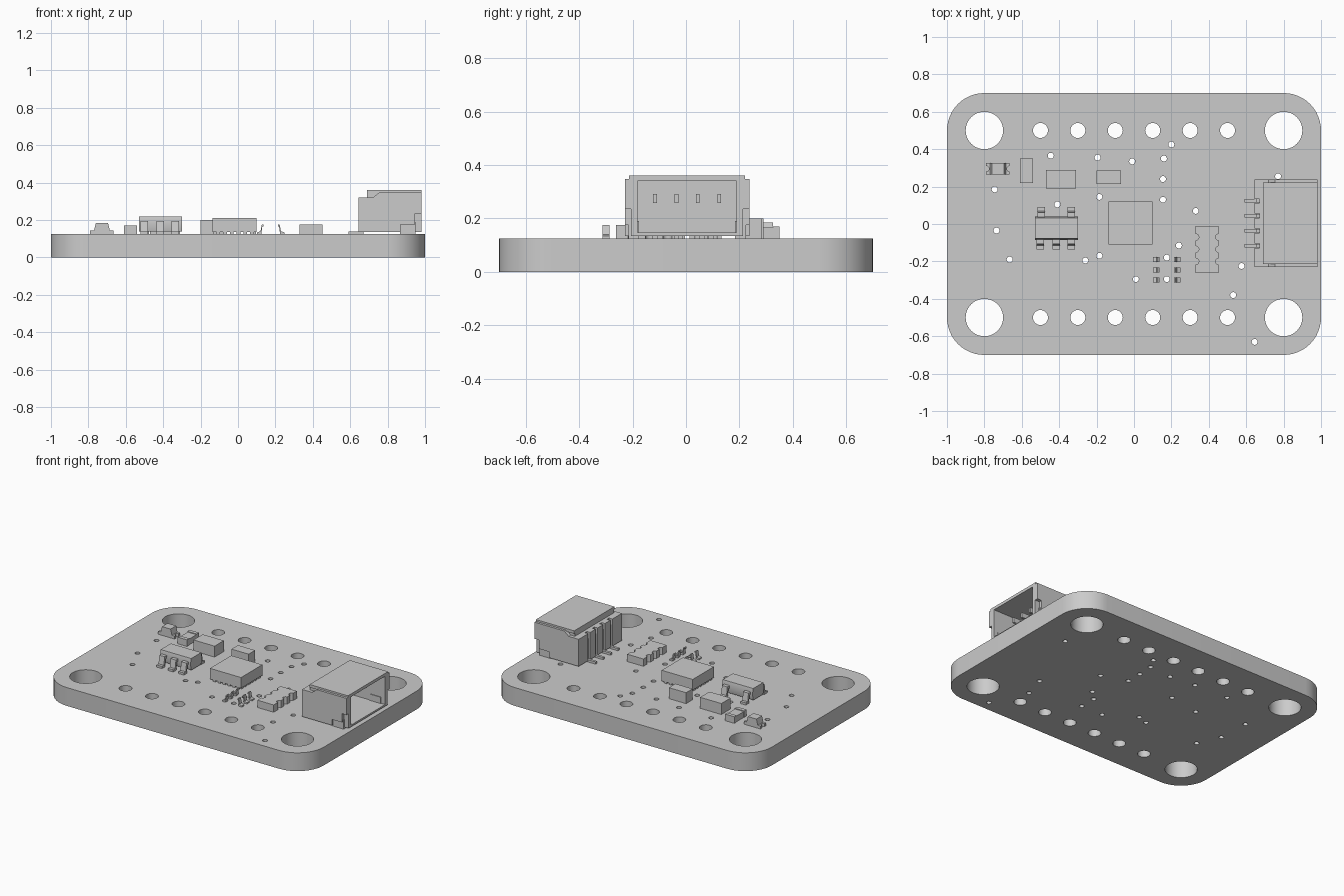
import bpy, bmesh, math
from mathutils import Vector

cube = bpy.data.objects.get("Cube")
if cube:
    bpy.data.objects.remove(cube, do_unlink=True)

grey = bpy.data.materials.new("plain_grey")
grey.use_nodes = True
grey.diffuse_color = (0.6, 0.6, 0.6, 1)
grey.node_tree.nodes["Principled BSDF"].inputs["Base Color"].default_value = grey.diffuse_color
made = []
TOP = 0.125


def register(name, mesh):
    mesh.materials.clear()
    mesh.materials.append(grey)
    obj = bpy.data.objects.new(name, mesh)
    bpy.context.collection.objects.link(obj)
    made.append(obj)
    return obj


def prism(bm, points, axis, low, high):
    """Extrude a flat outline along one axis."""
    def place(p):
        coords = list(p)
        coords.insert("xyz".index(axis), low)
        return bm.verts.new(coords)
    face = bm.faces.new([place(p) for p in points])
    shift = Vector([high - low if a == axis else 0 for a in "xyz"])
    result = bmesh.ops.extrude_face_region(bm, geom=[face])
    moved = [g for g in result["geom"] if isinstance(g, bmesh.types.BMVert)]
    bmesh.ops.translate(bm, verts=moved, vec=shift)


def box(bm, x, y, z):
    prism(bm, [(x[0], y[0]), (x[1], y[0]), (x[1], y[1]), (x[0], y[1])], "z", *z)


def finish(name, bm):
    # The extrusion keeps the start face; make every normal point outward
    bmesh.ops.recalc_face_normals(bm, faces=bm.faces)
    mesh = bpy.data.meshes.new(name)
    bm.to_mesh(mesh)
    bm.free()
    return register(name, mesh)


def blocks(name, *bounds):
    bm = bmesh.new()
    for x, y, z in bounds:
        box(bm, x, y, z)
    return finish(name, bm)


def span(centre, width):
    return (centre - width / 2, centre + width / 2)


def arc(cx, cy, radius, start, end, steps):
    angles = [math.radians(start + (end - start) * i / steps) for i in range(steps + 1)]
    return [(cx + radius * math.cos(a), cy + radius * math.sin(a)) for a in angles]


# Circuit board: rounded outline with mounting holes, header holes and vias
outline = []
for sx, sy, start in ((1, 1, 0), (-1, 1, 90), (-1, -1, 180), (1, -1, 270)):
    outline += arc(0.8 * sx, 0.5 * sy, 0.2, start, start + 90, 12)
loops = [outline]


def hole(x, y, radius, steps):
    loops.append(arc(x, y, radius, 0, 360, steps)[:-1])


for side in (-0.5, 0.5):
    for x in (-0.8, 0.8):
        hole(x, side, 0.1, 40)
    for i in range(6):
        hole(-0.5 + 0.2 * i, side, 0.04, 28)
vias = [(-.445, .365), (-.195, .355), (-.01, .335), (.2, .425), (.16, .35), (.155, .24),
        (.155, .13), (-.185, .145), (-.41, .105), (-.745, .185), (-.735, -.035),
        (-.665, -.19), (-.26, -.195), (-.185, -.17), (.01, -.295), (.175, -.18),
        (.175, -.295), (.24, -.115), (.33, .07), (.575, -.225), (.53, -.38),
        (.645, -.63), (.77, .255)]
for x, y in vias:
    hole(x, y, 0.016, 14)

curve = bpy.data.curves.new("board_outline", "CURVE")
curve.dimensions = "2D"
curve.fill_mode = "BOTH"
curve.extrude = TOP / 2
for loop in loops:
    spline = curve.splines.new("POLY")
    spline.points.add(len(loop) - 1)
    for point, (x, y) in zip(spline.points, loop):
        point.co = (x, y, 0, 1)
    spline.use_cyclic_u = True
helper = bpy.data.objects.new("board_outline", curve)
bpy.context.collection.objects.link(helper)
bpy.context.view_layer.update()
graph = bpy.context.evaluated_depsgraph_get()
board_mesh = bpy.data.meshes.new_from_object(helper.evaluated_get(graph))
bpy.data.objects.remove(helper, do_unlink=True)
bm = bmesh.new()
bm.from_mesh(board_mesh)
bmesh.ops.translate(bm, verts=bm.verts, vec=(0, 0, TOP / 2))
bmesh.ops.remove_doubles(bm, verts=bm.verts, dist=0.0001)
finish("circuit_board", bm)

# Main sensor chip standing on rows of small pads
pads = []
for i in range(6):
    along = -0.105 + 0.036 * i
    pads += [(span(along, 0.02), y, (TOP, 0.14)) for y in ((-0.105, -0.07), (0.08, 0.115))]
    pads += [(x, span(along + 0.02, 0.02), (TOP, 0.14)) for x in ((-0.13, -0.1), (0.065, 0.095))]
blocks("sensor_pads", *pads)
blocks("sensor_chip", ((-0.135, 0.1), (-0.11, 0.12), (0.137, 0.21)))

# Capacitors
blocks("large_capacitor", ((-0.47, -0.31), (0.19, 0.29), (TOP, 0.2)))
blocks("small_capacitor", ((-0.2, -0.07), (0.215, 0.285), (TOP, 0.2)))

# Resistor with two end caps
blocks("resistor", ((-0.608, -0.542), (0.24, 0.33), (TOP, 0.165)),
       ((-0.61, -0.54), (0.22, 0.245), (TOP, 0.17)),
       ((-0.61, -0.54), (0.325, 0.35), (TOP, 0.17)))

# Indicator lamp: notched base and tapered lens
bm = bmesh.new()
base = [(-0.665, 0.265)] + arc(-0.665, 0.295, 0.015, 270, 90, 8) + [(-0.665, 0.325)]
base += [(-0.79, 0.325)] + arc(-0.79, 0.295, 0.015, 90, -90, 8) + [(-0.79, 0.265)]
prism(bm, base, "z", TOP, 0.145)
prism(bm, [(-0.77, 0.145), (-0.685, 0.145), (-0.695, 0.185), (-0.76, 0.185)], "y", 0.265, 0.325)
finish("indicator_lamp", bm)

# Resistor network with castellated sides
bm = bmesh.new()
network = [(0.33, -0.012), (0.33, -0.262), (0.453, -0.262), (0.453, -0.012)]
left_notches = [p for y in (-0.07, -0.135, -0.2) for p in arc(0.33, y, 0.017, 90, -90, 8)]
right_notches = [p for y in (-0.2, -0.135, -0.07) for p in arc(0.453, y, 0.017, 270, 90, 8)]
prism(bm, network[:1] + left_notches + network[1:3] + right_notches + network[3:], "z", TOP, 0.175)
finish("resistor_network", bm)

# Voltage regulator: body with sloped sides and bent leads
bm = bmesh.new()
prism(bm, [(-0.075, 0.14), (0.03, 0.14), (0.04, 0.18), (0.032, 0.22),
           (-0.077, 0.22), (-0.085, 0.18)], "x", -0.53, -0.3)
finish("regulator_body", bm)
lead = [(0, 0.195), (0.026, 0.195), (0.035, 0.14), (0.055, 0.14), (0.055, TOP),
        (0.022, TOP), (0.014, 0.178), (0, 0.178)]
bm = bmesh.new()
for edge, facing, places in ((-0.08, -1, (-0.5, -0.415, -0.335)), (0.035, 1, (-0.495, -0.335))):
    for x in places:
        prism(bm, [(edge + facing * d, z) for d, z in lead], "x", x - 0.02, x + 0.02)
finish("regulator_leads", bm)

# Two rows of loose bent pins
bm = bmesh.new()
pin = [(0, 0.175), (0.008, 0.175), (0.015, 0.14), (0.033, 0.134), (0.033, TOP),
       (0.01, TOP), (0.005, 0.165), (0, 0.165)]
for edge, facing in ((0.135, -1), (0.215, 1)):
    for y in (-0.19, -0.245, -0.3):
        prism(bm, [(edge + facing * d, z) for d, z in pin], "y", y - 0.013, y + 0.013)
finish("bent_pins", bm)

# Connector: open shell, slotted rear wall, contacts and side tabs
MID = 0.004
contacts = [MID + 0.08 * (i - 1.5) for i in range(4)]
bm = bmesh.new()
side = [(0.69, 0.135), (0.87, 0.135), (0.87, 0.175), (0.945, 0.175), (0.945, 0.235),
        (0.98, 0.235), (0.98, 0.348), (0.755, 0.348), (0.72, 0.32), (0.69, 0.32)]
for s in (-1, 1):
    inner, outer = sorted((MID + s * 0.185, MID + s * 0.233))
    prism(bm, side, "y", inner, outer)
    inner, outer = sorted((MID + s * 0.185, MID + s * 0.21))
    box(bm, (0.69, 0.98), (inner, outer), (0.135, 0.348))
box(bm, (0.69, 0.98), (MID - 0.217, MID + 0.217), (0.34, 0.36))
box(bm, (0.69, 0.98), (MID - 0.21, MID + 0.21), (0.135, 0.147))
box(bm, (0.67, 0.72), (MID - 0.2, MID + 0.2), (0.137, 0.32))
box(bm, (0.69, 0.72), (MID - 0.2, MID + 0.2), (0.3, 0.36))
gaps = [MID - 0.233] + [c + d for c in contacts for d in (-0.011, 0.011)] + [MID + 0.233]
for low, high in zip(gaps[::2], gaps[1::2]):
    box(bm, (0.645, 0.695), (low, high), (0.135, 0.32))
finish("connector_shell", bm)
blocks("connector_contacts", *[((0.69, 0.88), span(c, 0.014), (0.258, 0.292)) for c in contacts])
blocks("connector_leads",
       *[((0.59, 0.67), span(c, 0.017), (TOP, 0.14)) for c in contacts],
       *[((0.655, 0.672), span(c, 0.017), (TOP, 0.28)) for c in contacts])
blocks("connector_tabs", *[((0.865, 0.95), span(MID + s * 0.2, 0.04), (TOP, 0.19)) for s in (-1, 1)])

# Smooth the round walls and keep the corners sharp
bpy.ops.object.select_all(action="DESELECT")
for obj in made:
    obj.select_set(True)
bpy.context.view_layer.objects.active = made[0]
bpy.ops.object.shade_smooth_by_angle(angle=math.radians(30))
